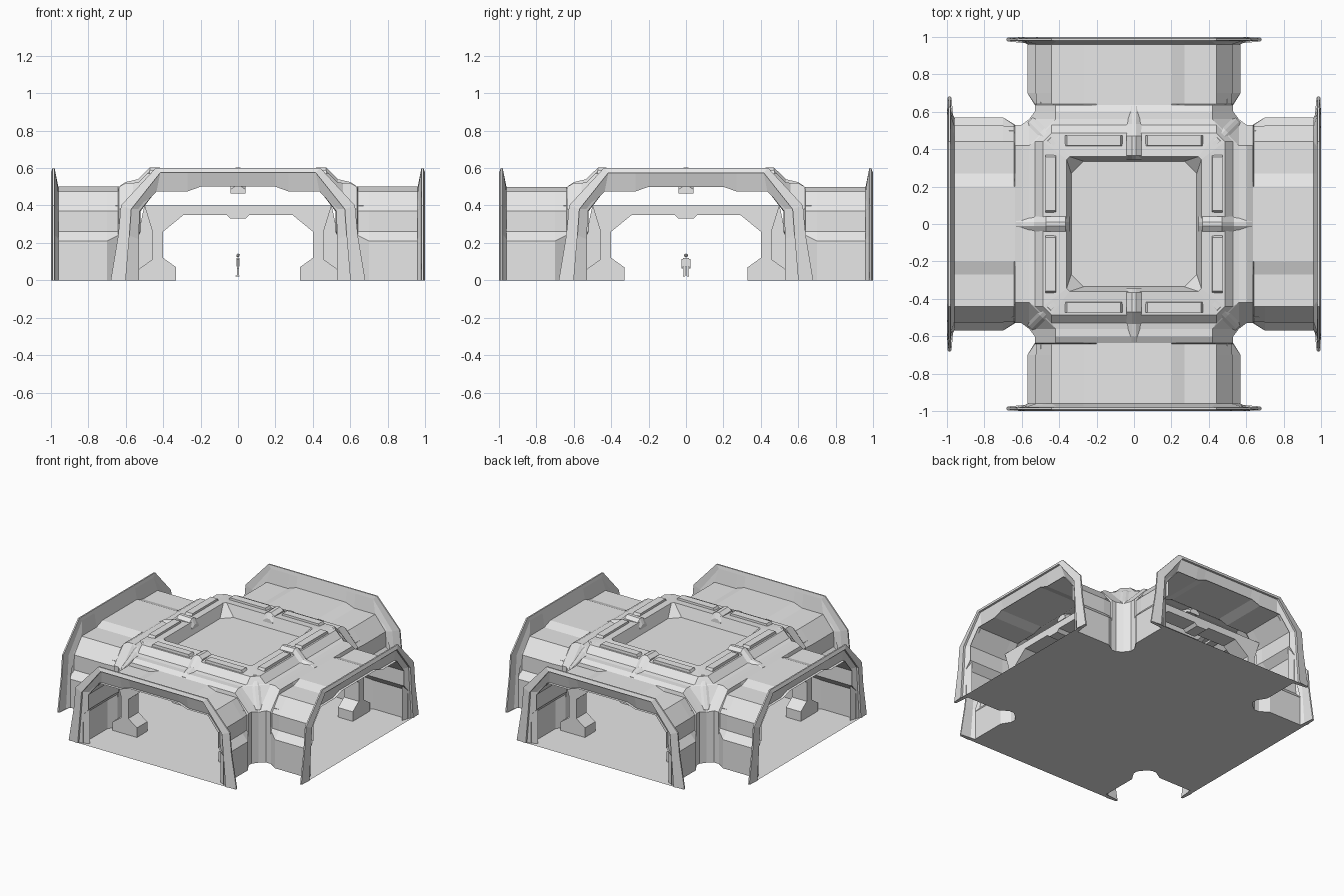
import bpy, bmesh, math
from mathutils import Matrix

if "Cube" in bpy.data.objects:
    bpy.data.objects.remove(bpy.data.objects["Cube"])

grey = bpy.data.materials.new("light grey")
grey.diffuse_color = (0.8, 0.8, 0.8, 1)
grey.use_nodes = True
grey.node_tree.nodes["Principled BSDF"].inputs["Base Color"].default_value = grey.diffuse_color


def finish(name, bm, turn=0.0):
    """Turn the part about z, fix normals and link it."""
    bmesh.ops.transform(bm, matrix=Matrix.Rotation(turn, 4, 'Z'), verts=bm.verts)
    bmesh.ops.recalc_face_normals(bm, faces=bm.faces)
    me = bpy.data.meshes.new(name)
    bm.to_mesh(me)
    bm.free()
    me.materials.append(grey)
    ob = bpy.data.objects.new(name, me)
    bpy.context.collection.objects.link(ob)
    return ob


def arch(half):
    """Mirror a half profile (w, z) to a full arch."""
    return half + [(-w, z) for w, z in reversed(half)]


def loft(name, stations, turn=0.0, closed=False, cap=False):
    """Skin a row of 3D loops with quads."""
    bm = bmesh.new()
    rows = [[bm.verts.new(p) for p in s] for s in stations]
    n = len(rows[0])
    for a, b in zip(rows, rows[1:]):
        for i in range(n if closed else n - 1):
            j = (i + 1) % n
            bm.faces.new((a[i], a[j], b[j], b[i]))
    if cap:
        bm.faces.new(rows[0])
        bm.faces.new(rows[-1])
    return finish(name, bm, turn)


def along_x(d, half):
    return [(d, w, z) for w, z in arch(half)]


def rib(name, path, w, drop, turn):
    """Ridged bar following (d, z) points outward."""
    loft(name, [[(d, -w, z - 0.04), (d, -w, z - drop), (d, -w * .3, z),
                 (d, w * .3, z), (d, w, z - drop), (d, w, z - 0.04)]
                for d, z in path], turn, True, True)


def box(name, c, s, turn=0.0, top=1.0):
    """Box with an optionally narrowed top."""
    bm = bmesh.new()
    bmesh.ops.create_cube(bm, size=1)
    for v in bm.verts:
        k = top if v.co.z > 0 else 1
        v.co = (c[0] + v.co.x * s[0] * k, c[1] + v.co.y * s[1] * k, c[2] + v.co.z * s[2])
    return finish(name, bm, turn)


# Profiles of tunnel, neck, collar and corner joint
tunnel = [(.57, 0), (.57, .21), (.525, .26), (.525, .37), (.44, .475), (.27, .475), (.20, .50)]
neck = [(.53, 0), (.53, .24), (.52, .26), (.52, .37), (.44, .475), (.27, .475), (.20, .50)]
collar = [(.53, 0), (.53, .21), (.53, .27), (.53, .38), (.42, .50), (.27, .50), (.20, .50)]
crest = [(.53, 0), (.53, .21), (.53, .27), (.53, .38), (.42, .52), (.27, .52), (.20, .52)]
joint = [(.56, 0), (.56, .21), (.56, .27), (.56, .37), (.42, .52), (.27, .52), (.20, .52)]
# Flange contours
back = [(.57, 0), (.57, .22), (.525, .37), (.44, .475), (.27, .475), (.20, .50)]
outer = [(.68, 0), (.64, .24), (.625, .40), (.44, .60), (.27, .60), (.20, .60)]
middle = [(.60, 0), (.58, .24), (.57, .38), (.415, .575), (.27, .575), (.20, .575)]
inner = [(.53, 0), (.53, .22), (.525, .38), (.435, .475), (.27, .475), (.20, .50)]
# Inner gate: opening, pillar outline and back plate outline
opening = [(.33, 0), (.33, .07), (.40, .12), (.40, .26), (.29, .35), (.06, .35), (.04, .33)]
pillar = [(.53, 0), (.53, .06), (.46, .11), (.46, .27), (.53, .30), (.06, .40), (.04, .40)]
pillar[4] = (.50, .40)
plate = [(.53, 0), (.53, .07), (.53, .12), (.53, .26), (.50, .40), (.06, .40), (.04, .40)]

for k in range(4):
    t = k * math.pi / 2
    # Tunnel arm with collar
    loft("tunnel_arm", [along_x(.98, tunnel), along_x(.70, tunnel), along_x(.64, neck),
                        along_x(.635, collar), along_x(.60, crest), along_x(.56, joint)], t)
    # End flange
    loft("end_flange", [along_x(.96, back), along_x(.975, middle), along_x(.98, outer),
                        along_x(.99, outer), along_x(1.0, middle), along_x(.985, middle),
                        along_x(.96, inner)], t)
    # Inner gate frame with recessed sides
    loft("inner_gate", [along_x(.58, plate), along_x(.58, opening), along_x(.70, opening),
                        along_x(.70, pillar), along_x(.60, pillar), along_x(.60, plate),
                        along_x(.58, plate)], t)
    # Roof ribs in the middle of each side and on the corners
    rib("roof_rib", [(.345, .56), (.365, .60), (.47, .603), (.535, .54), (.60, .525), (.63, .505)],
        .04, .02, t)
    rib("corner_rib", [(.56, .575), (.64, .572), (.70, .52), (.785, .39)], .035, .015, t + math.pi / 4)
    # Raised roof panels
    for s in (-1, 1):
        box("roof_panel", (.445, s * .215, .575), (.06, .32, .03), t, .9)
    # Sloped corner between two arms
    bm = bmesh.new()
    bm.faces.new([bm.verts.new(p) for p in ((.56, .56, .37), (.56, .42, .52), (.42, .56, .52))])
    finish("corner_slope", bm, t)


# Stepped roof with sunken lid
def octagon(a, c, z):
    return [(a, -c, z), (a, c, z), (c, a, z), (-c, a, z),
            (-a, c, z), (-a, -c, z), (-c, -a, z), (c, -a, z)]


bm = bmesh.new()
rings = [(.56, .42, .52), (.53, .44, .525), (.485, .44, .57), (.36, .345, .58), (.335, .27, .50)]
rows = [[bm.verts.new(p) for p in octagon(*r)] for r in rings]
for a, b in zip(rows, rows[1:]):
    for i in range(8):
        j = (i + 1) % 8
        bm.faces.new((a[i], a[j], b[j], b[i]))
bm.faces.new(rows[-1])
finish("roof", bm)

# Cross-shaped floor following the walls out to the flange corners
edge = [(.995, .675), (.975, .675), (.965, .57), (.70, .57), (.635, .53), (.60, .53), (.56, .56)]
edge += [(y, x) for x, y in reversed(edge[:-1])]
bm = bmesh.new()
pts = []
for k in range(4):
    c, s = round(math.cos(k * math.pi / 2)), round(math.sin(k * math.pi / 2))
    pts += [bm.verts.new((x * c - y * s, x * s + y * c, 0)) for x, y in edge]
bm.faces.new(pts)
finish("floor", bm)

# Small standing figure facing sideways
for s in (-1, 1):
    box("figure_foot", (-.003, s * .010, .023), (.022, .010, .006))
    box("figure_leg", (0, s * .009, .050), (.013, .011, .052))
    box("figure_arm", (0, s * .021, .088), (.010, .008, .050))
box("figure_torso", (0, 0, .097), (.018, .030, .044))
bm = bmesh.new()
bmesh.ops.create_icosphere(bm, subdivisions=1, radius=.011, matrix=Matrix.Translation((0, 0, .133)))
finish("figure_head", bm)
